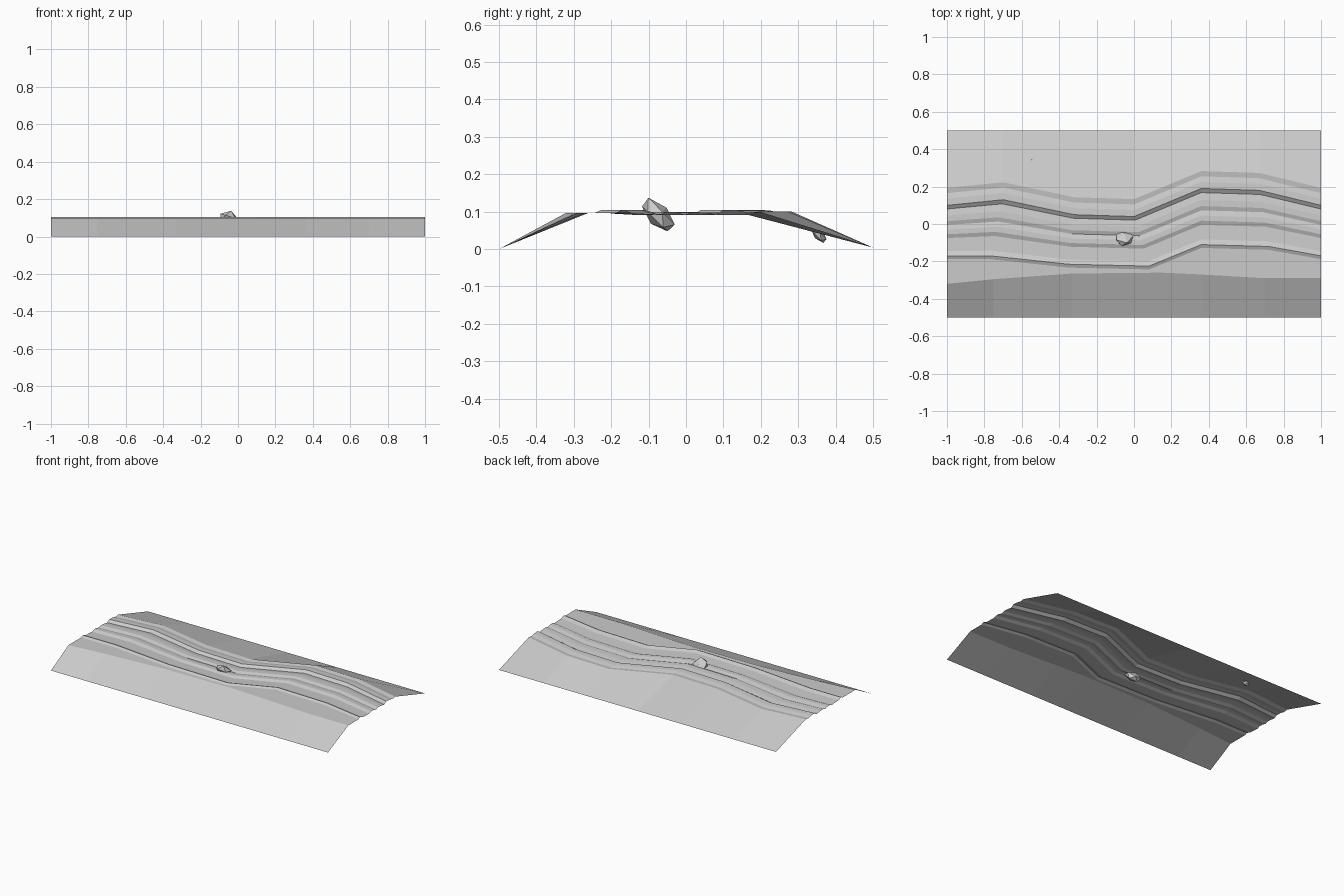
import bpy, bmesh, random
from mathutils import Matrix, Vector

if "Cube" in bpy.data.objects:
    bpy.data.objects.remove(bpy.data.objects["Cube"])

random.seed(4)

# Road bends: (x, sideways shift) along the front rut edge, the back rut edge and the front shoulder
front_path = [(-1, 0), (-.77, 0), (-.35, -.045), (.08, -.055), (.36, .06), (.72, .05), (1, 0)]
back_path = [(-1, 0), (-.70, .03), (-.32, -.05), (0, -.06), (.36, .09), (.67, .08), (1, 0)]
shoulder = [(-1, 0), (-.75, .025), (-.33, .055), (.15, .06), (.36, .05), (.70, .03), (1, .03)]

# Cross-section (y, z) of the worn track with two ruts
track = [(-.188, .097), (-.17, .105), (-.145, .095), (-.075, .091), (-.055, .099),
         (-.03, .098), (-.005, .091), (.015, .098), (.045, .097), (.08, .091),
         (.10, .105), (.135, .103), (.165, .096), (.193, .1)]


def make_object(name, bm):
    bmesh.ops.recalc_face_normals(bm, faces=bm.faces)
    mesh = bpy.data.meshes.new(name)
    bm.to_mesh(mesh)
    bm.free()
    obj = bpy.data.objects.new(name, mesh)
    bpy.context.collection.objects.link(obj)
    return obj


# Ground strip lofted row by row along the road
rows = [[(x, -.5, 0) for x, _ in shoulder],
        [(x, -.32 + s, .097) for x, s in shoulder]]
for y, z in track:
    t = min(max((y + .17) / .27, 0), 1)
    rows.append([(a[0] + (b[0] - a[0]) * t, y + a[1] + (b[1] - a[1]) * t, z)
                 for a, b in zip(front_path, back_path)])
rows.append([(x, .5, .004) for x, _ in back_path])

bm = bmesh.new()
grid = [[bm.verts.new(p) for p in row] for row in rows]
for r0, r1 in zip(grid, grid[1:]):
    for i in range(len(r0) - 1):
        bm.faces.new((r0[i], r0[i + 1], r1[i + 1], r1[i]))
if sum(f.normal.z for f in bm.faces) < 0:
    bmesh.ops.reverse_faces(bm, faces=bm.faces)
make_object("dirt_road", bm)


# Faceted rocks, tilted down towards the back
def rock(name, centre, radii):
    bm = bmesh.new()
    bmesh.ops.create_icosphere(bm, subdivisions=1, radius=1)
    for v in bm.verts:
        v.co *= random.uniform(.92, 1.1)
    m = (Matrix.Translation(Vector(centre)) @ Matrix.Rotation(-.78, 4, 'X')
         @ Matrix.Diagonal((*radii, 1)))
    bmesh.ops.transform(bm, matrix=m, verts=bm.verts)
    make_object(name, bm)


rock("large_rock", (-.052, -.073, .089), (.053, .058, .031))
rock("small_rock", (-.552, .355, .038), (.026, .026, .014))
